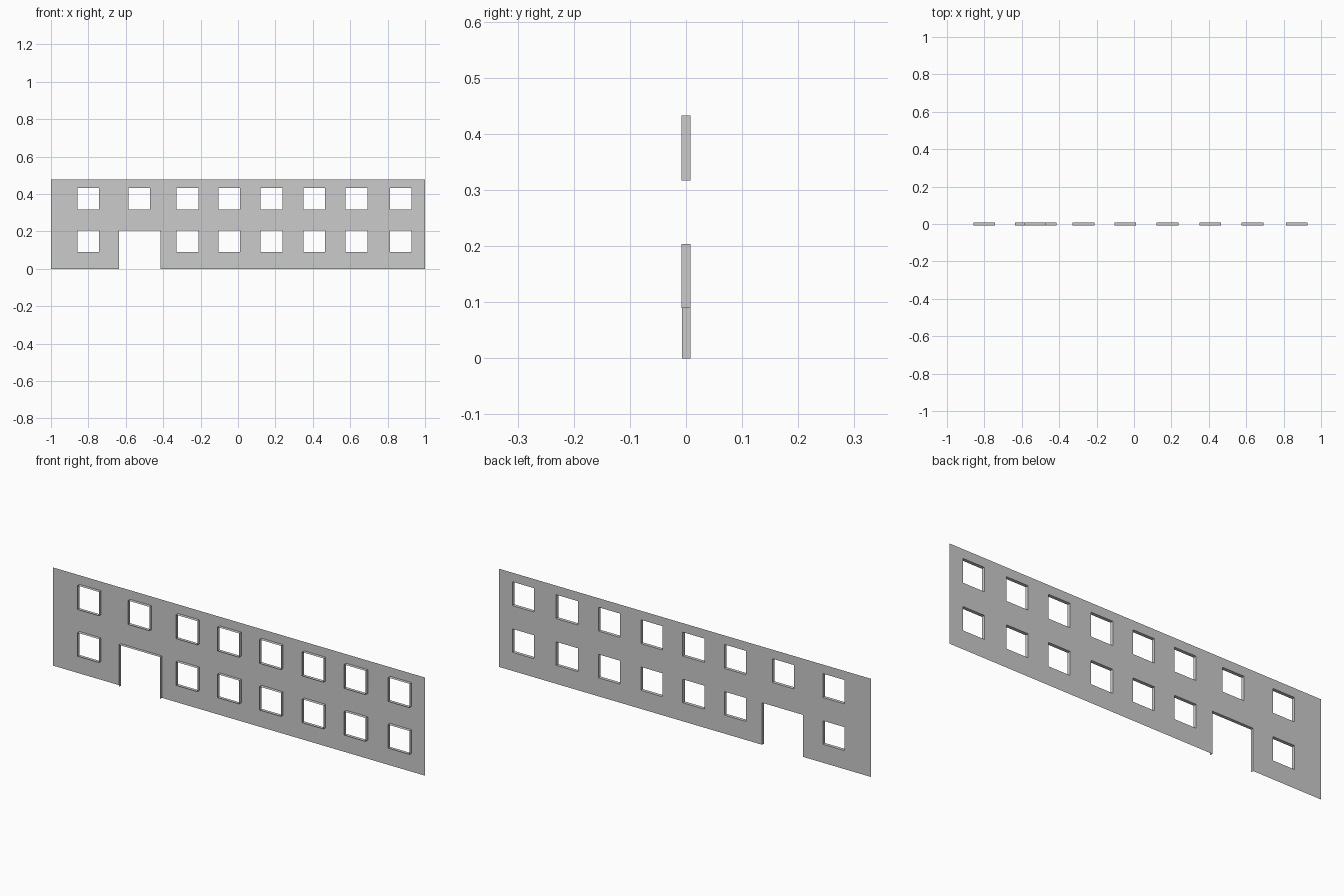
import bpy

if "Cube" in bpy.data.objects:
    bpy.data.objects.remove(bpy.data.objects["Cube"])

BACK, FRONT, DOOR_FRONT = 0.008, -0.008, -0.007
HEIGHT = 0.477
WIDTH = 0.116
ROWS = [(0.09, 0.204), (0.317, 0.433)]
CENTRES = [-0.8, -0.528, -0.27, -0.046, 0.179, 0.408, 0.634, 0.87]
DOOR = (-0.635, -0.415, 0.0, 0.204)

# Openings as (x0, x1, z0, z1); the door replaces one lower window
windows = [(c - WIDTH / 2, c + WIDTH / 2, z0, z1)
           for r, (z0, z1) in enumerate(ROWS)
           for i, c in enumerate(CENTRES) if not (r == 0 and i == 1)]
openings = windows + [DOOR]


def make_object(name, verts, faces):
    mesh = bpy.data.meshes.new(name)
    mesh.from_pydata(verts, [], faces)
    mesh.update()
    obj = bpy.data.objects.new(name, mesh)
    bpy.context.collection.objects.link(obj)
    return obj


# Thin wall sheet: a grid split at every opening edge, leaving the holes out
xs = sorted({-1.0, 1.0} | {x for o in openings for x in o[:2]})
zs = sorted({0.0, HEIGHT} | {z for o in openings for z in o[2:]})
verts = [(x, BACK, z) for z in zs for x in xs]
n = len(xs)
faces = []
for j in range(len(zs) - 1):
    for i in range(n - 1):
        cx, cz = (xs[i] + xs[i + 1]) / 2, (zs[j] + zs[j + 1]) / 2
        if not any(a < cx < b and c < cz < d for a, b, c, d in openings):
            k = j * n + i
            faces.append((k, k + 1, k + n + 1, k + n))
make_object("wall", verts, faces)


# Strip of faces standing forward from the sheet along an opening's outline
def reveal(name, outline, front, closed):
    count = len(outline)
    v = [(x, y, z) for y in (BACK, front) for x, z in outline]
    f = []
    for i in range(count if closed else count - 1):
        j = (i + 1) % count
        f.append((i, j, count + j, count + i))
    make_object(name, v, f)


# Window frames
for x0, x1, z0, z1 in windows:
    reveal("window_frame", [(x0, z0), (x1, z0), (x1, z1), (x0, z1)], FRONT, True)

# Door frame, open at the ground
x0, x1, z0, z1 = DOOR
reveal("door_frame", [(x1, z0), (x1, z1), (x0, z1), (x0, z0)], DOOR_FRONT, False)
